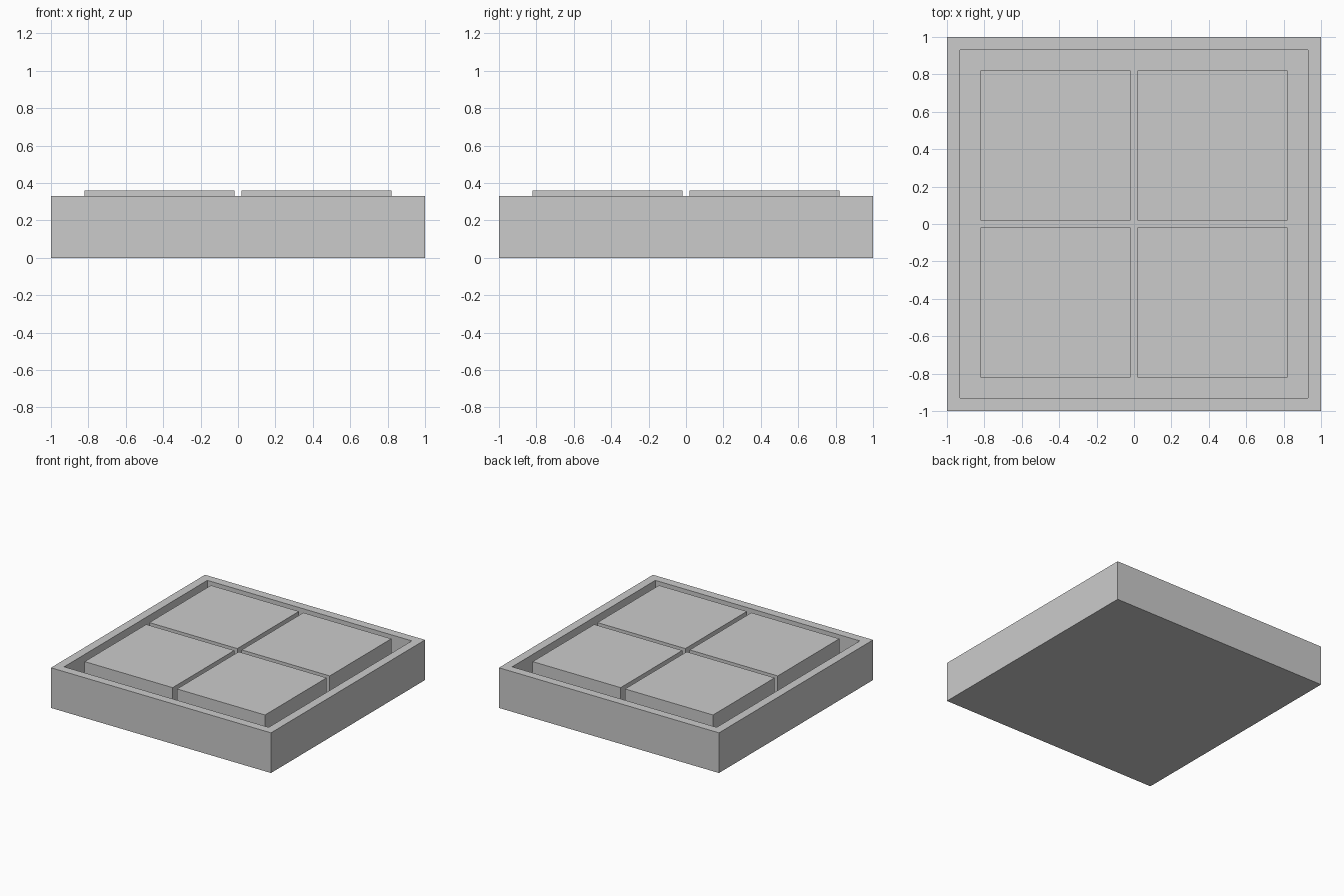
import bpy, bmesh

if "Cube" in bpy.data.objects:
    bpy.data.objects.remove(bpy.data.objects["Cube"])

RIM_Z, FLOOR_Z, BLOCK_Z = 0.33, 0.10, 0.36


def finish(bm, name):
    mesh = bpy.data.meshes.new(name)
    bm.to_mesh(mesh)
    bm.free()
    obj = bpy.data.objects.new(name, mesh)
    bpy.context.collection.objects.link(obj)
    return obj


def box(x, y, z0, z1, sx, sy):
    bm = bmesh.new()
    bmesh.ops.create_cube(bm, size=1)
    bmesh.ops.scale(bm, vec=(sx, sy, z1 - z0), verts=bm.verts)
    bmesh.ops.translate(bm, vec=(x, y, (z0 + z1) / 2), verts=bm.verts)
    return bm


# Square tray: inset the top face for the rim, then sink the recess
bm = box(0, 0, 0, RIM_Z, 2, 2)
top = max(bm.faces, key=lambda f: f.calc_center_median().z)
bmesh.ops.inset_region(bm, faces=[top], thickness=0.1)
walls = bmesh.ops.extrude_discrete_faces(bm, faces=[top])
floor = walls["faces"][0]
bmesh.ops.translate(bm, vec=(0, 0, FLOOR_Z - RIM_Z), verts=floor.verts)
bmesh.ops.recalc_face_normals(bm, faces=bm.faces)
finish(bm, "tray")

# Four square blocks standing in the recess, slightly proud of the rim
for side_y, row in ((-1, "front"), (1, "back")):
    for side_x, col in ((-1, "left"), (1, "right")):
        finish(box(0.42 * side_x, 0.42 * side_y, FLOOR_Z, BLOCK_Z, 0.8, 0.8),
               f"block_{row}_{col}")
